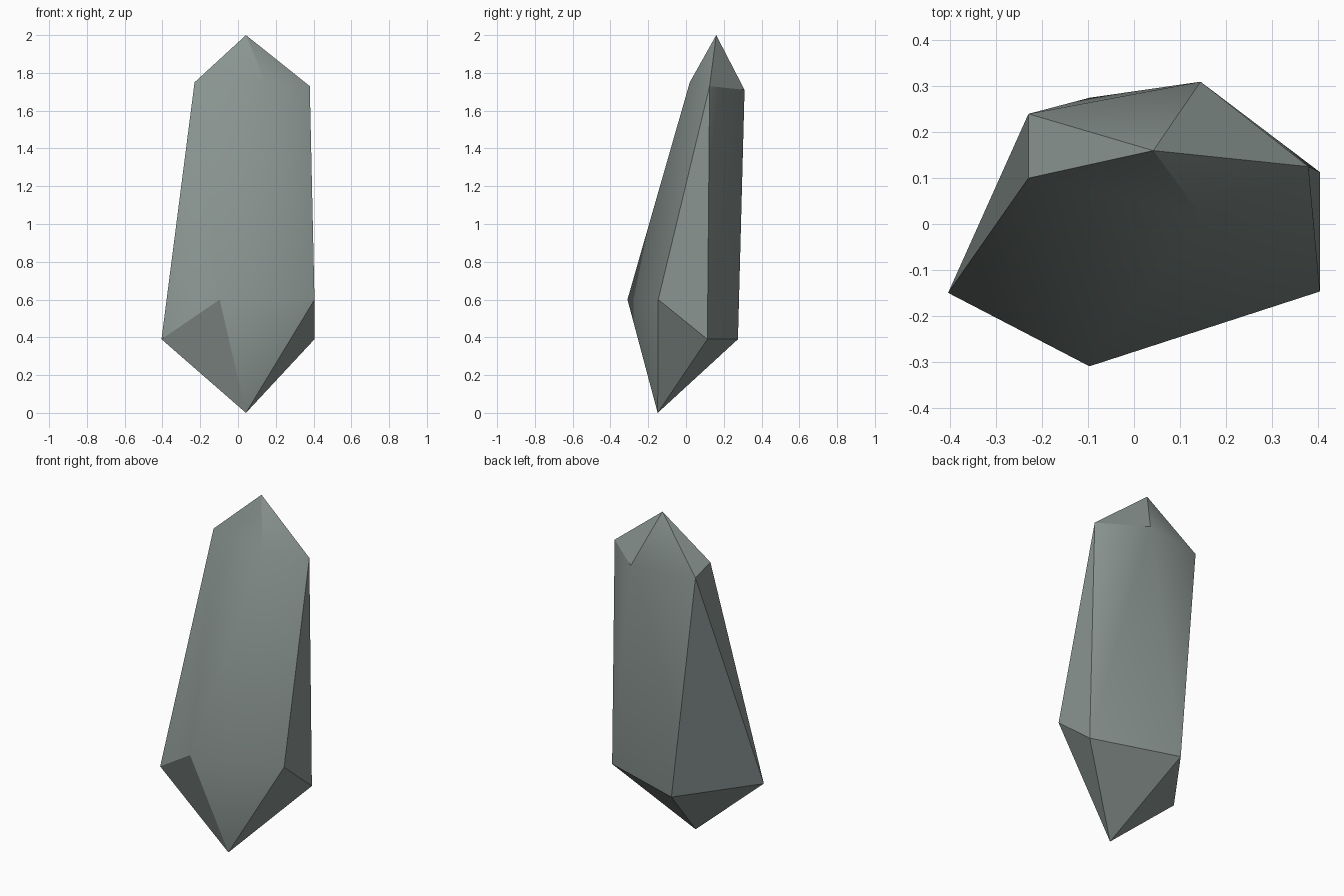
import bpy, bmesh

if "Cube" in bpy.data.objects:
    bpy.data.objects.remove(bpy.data.objects["Cube"])

# One grey stone colour
stone = bpy.data.materials.new("grey_green_stone")
stone.diffuse_color = (0.25, 0.295, 0.28, 1.0)
stone.use_nodes = True
stone.node_tree.nodes["Principled BSDF"].inputs["Base Color"].default_value = stone.diffuse_color

bm = bmesh.new()

# Two five-sided rings, counter-clockwise from the left, and two tips
lower = [bm.verts.new(p) for p in (
    (-0.405, -0.15, 0.39), (-0.097, -0.31, 0.60), (0.405, -0.147, 0.60),
    (0.405, 0.113, 0.39), (-0.097, 0.275, 0.39))]
upper = [bm.verts.new(p) for p in (
    (-0.23, 0.10, 1.75), (0.145, 0.02, 1.75), (0.38, 0.125, 1.73),
    (0.145, 0.31, 1.71), (-0.23, 0.24, 1.71))]
bottom_tip = bm.verts.new((0.042, -0.15, 0.0))
top_tip = bm.verts.new((0.042, 0.16, 2.0))

# Point below, zigzag of triangles between the rings, point above
for i in range(5):
    j = (i + 1) % 5
    bm.faces.new((bottom_tip, lower[j], lower[i]))
    bm.faces.new((lower[i], lower[j], upper[i]))
    bm.faces.new((lower[j], upper[j], upper[i]))
    bm.faces.new((upper[i], upper[j], top_tip))
bmesh.ops.recalc_face_normals(bm, faces=bm.faces)

mesh = bpy.data.meshes.new("crystal_shard")
bm.to_mesh(mesh)
bm.free()
mesh.materials.append(stone)
crystal = bpy.data.objects.new("crystal_shard", mesh)
bpy.context.collection.objects.link(crystal)

# Smooth over shallow edges, keep the strong facets sharp
bpy.context.view_layer.objects.active = crystal
crystal.select_set(True)
bpy.ops.object.shade_smooth_by_angle(angle=0.5236)
